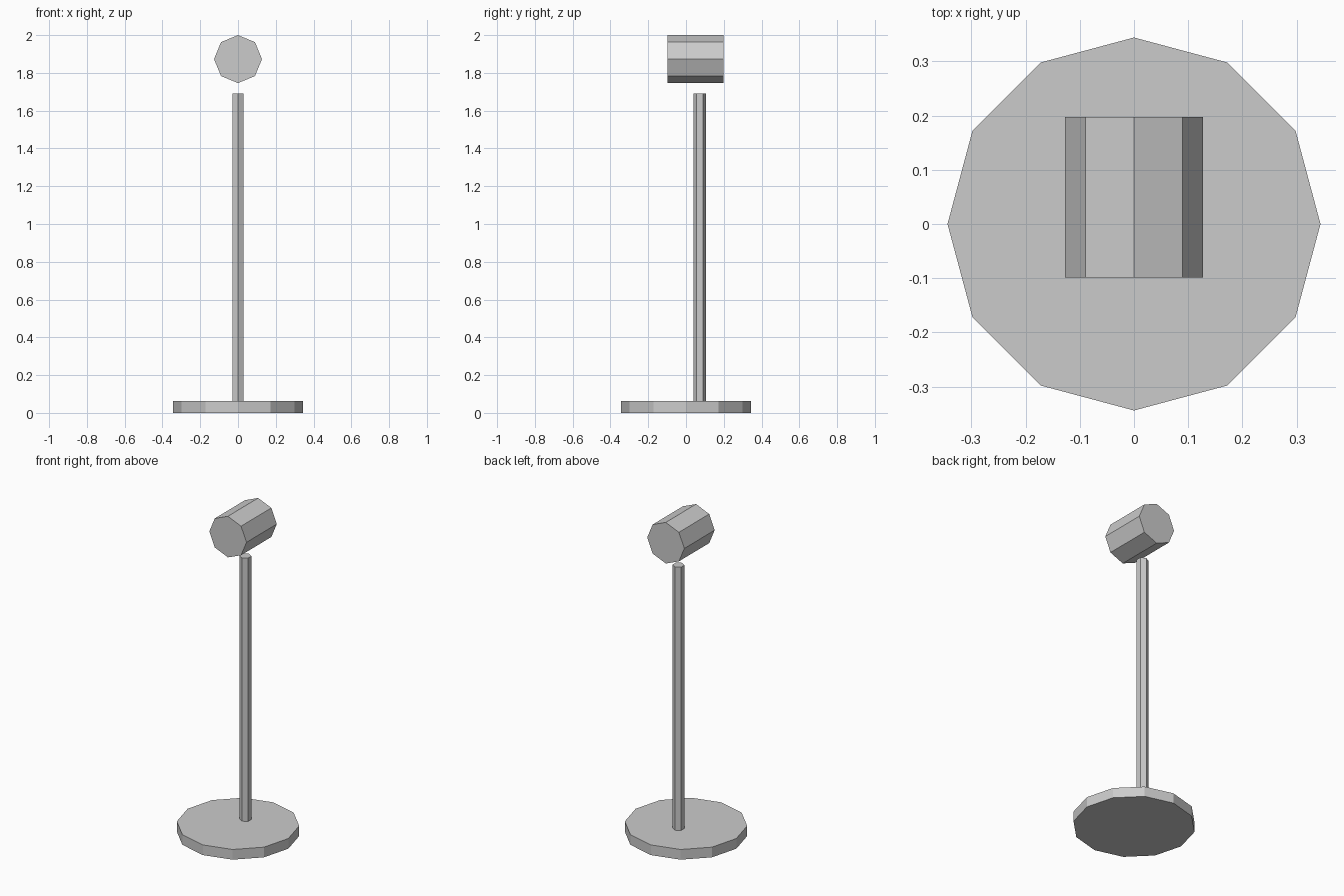
import bpy
import math

if "Cube" in bpy.data.objects:
    bpy.data.objects.remove(bpy.data.objects["Cube"])

# One flat grey for the whole stand
grey = bpy.data.materials.new("light grey")
grey.diffuse_color = (0.6, 0.6, 0.6, 1.0)
grey.use_nodes = True
grey.node_tree.nodes["Principled BSDF"].inputs["Base Color"].default_value = grey.diffuse_color


def prism(name, sides, radius, length, centre, tilt=0.0):
    """Flat-sided cylinder along z, tilted about x if asked."""
    bpy.ops.mesh.primitive_cylinder_add(
        vertices=sides, radius=radius, depth=length,
        location=centre, rotation=(tilt, 0, 0))
    obj = bpy.context.object
    obj.name = name
    obj.data.materials.append(grey)
    return obj


BASE_TOP, POLE_TOP, HEAD_R = 0.063, 1.69, 0.127

# Twelve-sided foot plate
prism("base", 12, 0.344, BASE_TOP, (0, 0, BASE_TOP / 2))

# Six-sided upright, set slightly behind the centre
prism("pole", 6, 0.034, POLE_TOP - BASE_TOP,
      (0, 0.073, (BASE_TOP + POLE_TOP) / 2))

# Eight-sided head lying front to back above the pole
prism("head", 8, HEAD_R, 0.296, (0, 0.0495, 2 - HEAD_R), math.pi / 2)
